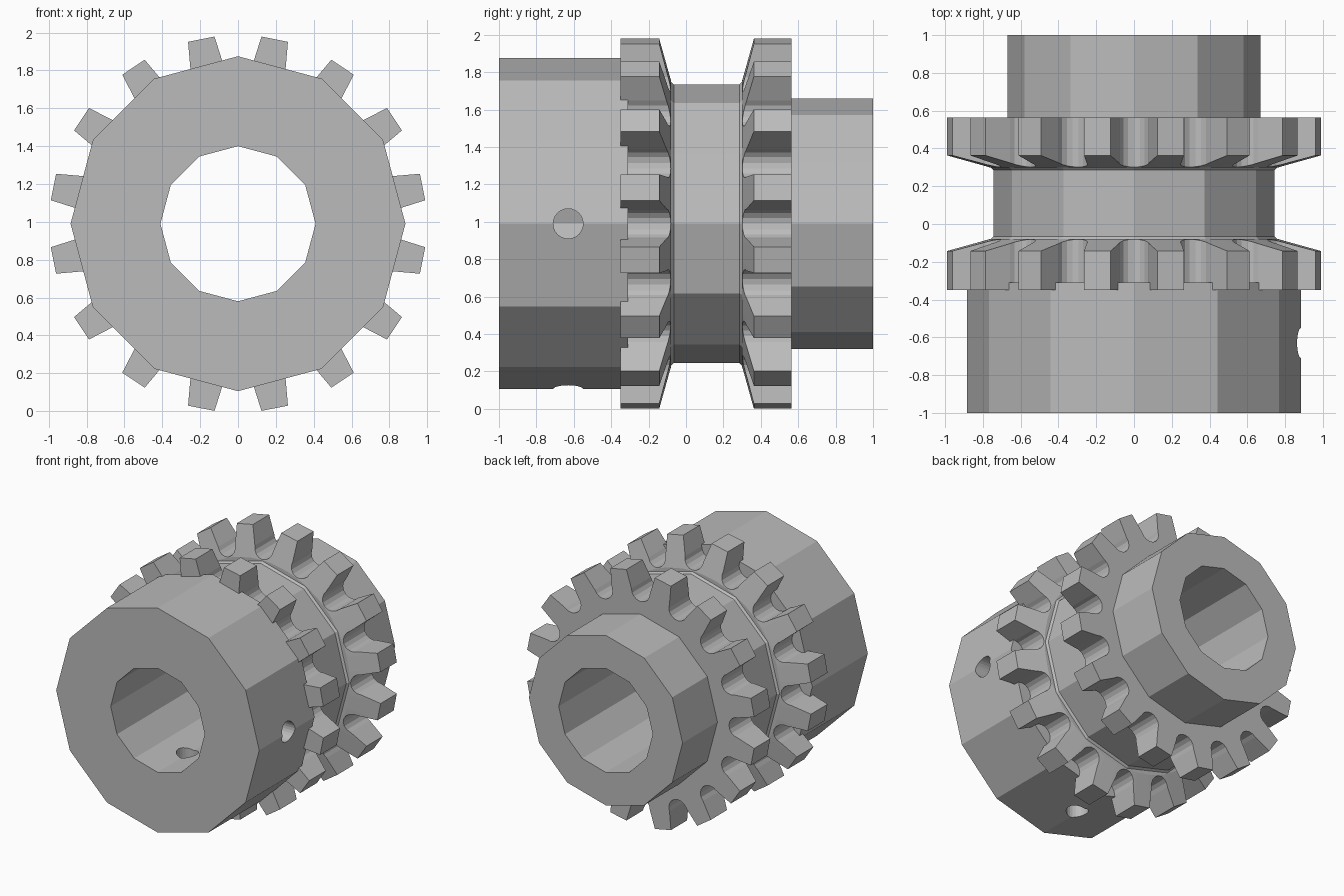
import bpy, bmesh
from math import sin, cos, pi, atan2, hypot, radians

cube = bpy.data.objects.get("Cube")
if cube:
    bpy.data.objects.remove(cube)

AXIS_Z = 0.99
SIDES = 12
TEETH = 16

steel = bpy.data.materials.new("grey steel")
steel.use_nodes = True
steel.diffuse_color = (0.5, 0.5, 0.5, 1)
steel.node_tree.nodes["Principled BSDF"].inputs["Base Color"].default_value = steel.diffuse_color


def build_loops(name, loops):
    """Bridge closed rings of (radius, angle, y) points into a torus-like solid."""
    bm = bmesh.new()
    rings = [[bm.verts.new((r * cos(a), y, AXIS_Z + r * sin(a))) for r, a, y in loop]
             for loop in loops]
    n = len(rings[0])
    for k, ring in enumerate(rings):
        nxt = rings[(k + 1) % len(rings)]
        for i in range(n):
            j = (i + 1) % n
            bm.faces.new((ring[i], ring[j], nxt[j], nxt[i]))
    bmesh.ops.recalc_face_normals(bm, faces=bm.faces)
    mesh = bpy.data.meshes.new(name)
    bm.to_mesh(mesh)
    bm.free()
    mesh.materials.append(steel)
    obj = bpy.data.objects.new(name, mesh)
    bpy.context.collection.objects.link(obj)
    return obj


# Hub body: faceted turned profile with bore, two hubs and a central groove
BORE = 0.41
profile = [(BORE, -1), (0.885, -1), (0.885, -0.31), (0.765, -0.31), (0.765, -0.085),
           (0.745, -0.065), (0.745, 0.285), (0.765, 0.305), (0.67, 0.305),
           (0.67, 1), (BORE, 1)]
body = build_loops("hub_body", [
    [(r, 2 * pi * i / SIDES, y) for i in range(SIDES)] for r, y in profile])


# Sprocket outline: round-bottomed gaps between tapered, flat-topped teeth
def sprocket_outline():
    gap_centre, gap_radius, steps = 0.85, 0.08, 8
    tip_r, tip_angle = 0.997, radians(7.15)
    points = []
    for k in range(TEETH):
        base = 2 * pi * k / TEETH
        points.append((tip_r, base - tip_angle))
        for s in range(steps + 1):
            t = pi * s / steps
            x = gap_centre - gap_radius * sin(t)
            y = -gap_radius * cos(t)
            points.append((hypot(x, y), base + atan2(y, x)))
        points.append((tip_r, base + tip_angle))
    return points


def sprocket(name, flat_y, groove_y):
    """Flat outer face; teeth thin towards their tips on the groove side."""
    outline = sprocket_outline()
    side = 1 if flat_y > groove_y else -1
    inner, web = 0.55, 0.765

    def chamfer(r):
        return groove_y + side * 0.063 * max(0, (r - web) / (0.997 - web))

    return build_loops(name, [
        [(inner, a, flat_y) for r, a in outline],
        [(r, a, flat_y) for r, a in outline],
        [(r, a, chamfer(r)) for r, a in outline],
        [(web, a, groove_y) for r, a in outline],
        [(inner, a, groove_y) for r, a in outline]])


sprocket("front_sprocket", -0.35, -0.08)
sprocket("rear_sprocket", 0.565, 0.3)

# Set screw holes: one on the left side, one underneath
for name, loc, rot in (("side_hole_cutter", (0.7, -0.63, AXIS_Z), (0, pi / 2, 0)),
                       ("bottom_hole_cutter", (0, -0.63, AXIS_Z - 0.7), (0, 0, 0))):
    bpy.ops.mesh.primitive_cylinder_add(vertices=24, radius=0.08, depth=0.8,
                                        location=loc, rotation=rot)
    cutter = bpy.context.object
    cutter.name = name
    cutter.hide_render = True
    cutter.data.materials.append(steel)
    mod = body.modifiers.new(name, 'BOOLEAN')
    mod.operation = 'DIFFERENCE'
    mod.solver = 'EXACT'
    mod.object = cutter
    bpy.ops.object.select_all(action='DESELECT')
    body.select_set(True)
    bpy.context.view_layer.objects.active = body
    bpy.ops.object.modifier_apply(modifier=mod.name)
    bpy.data.objects.remove(cutter)
